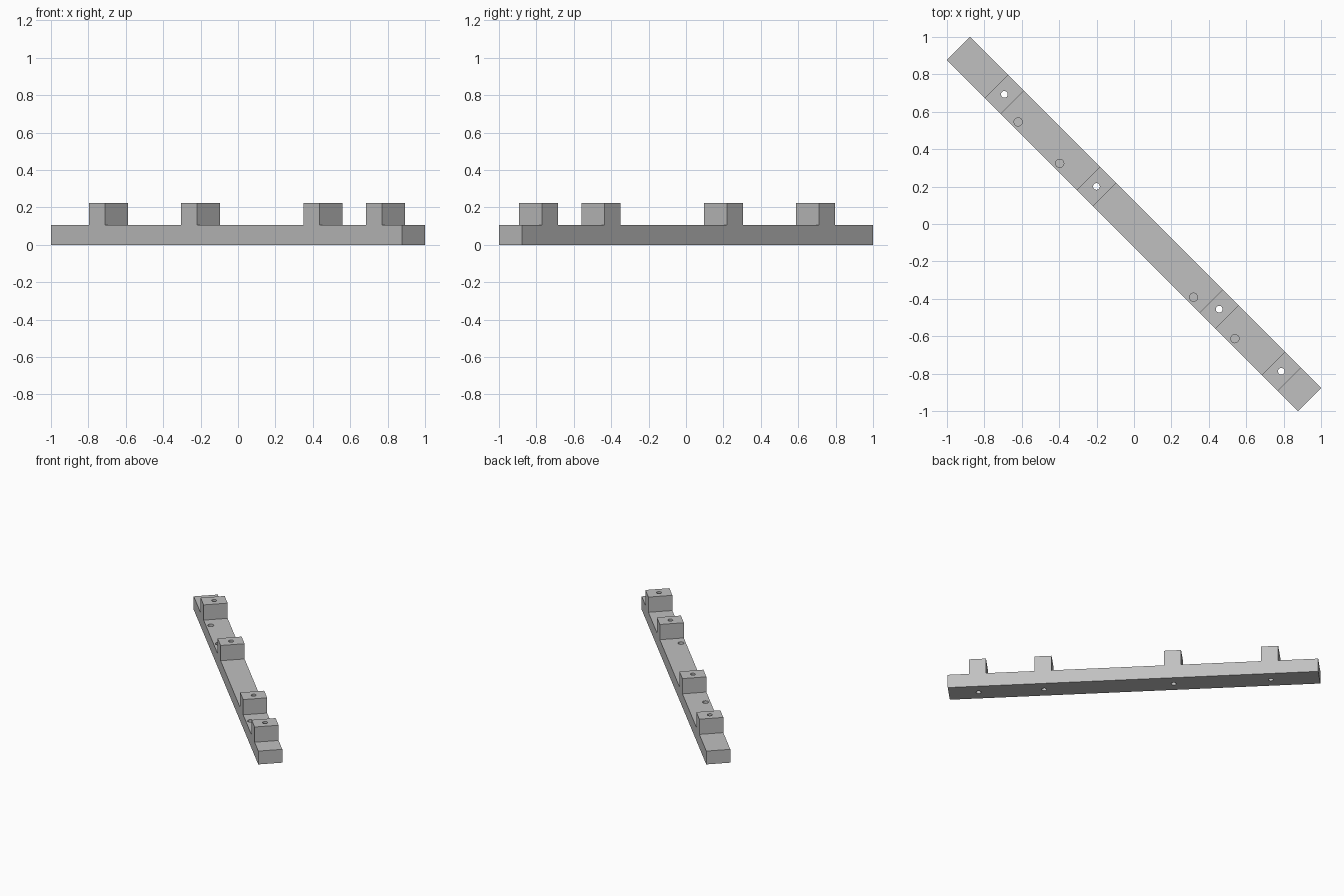
import bpy
import bmesh
from math import pi
from mathutils import Matrix

cube = bpy.data.objects.get("Cube")
if cube:
    bpy.data.objects.remove(cube, do_unlink=True)

HALF_LEN, HALF_WIDTH = 1.327, 0.087
BAR_TOP, BLOCK_TOP, BLOCK_HALF = 0.105, 0.225, 0.061
BLOCKS = (-0.98, -0.284, 0.644, 1.114)       # positions along the bar
BLIND_HOLES = (-0.824, -0.51, 0.502, 0.815)
BLIND_OFFSET = -0.052
TURN = Matrix.Rotation(-pi / 4, 4, 'Z')      # the bar lies on the diagonal

grey = bpy.data.materials.new("plain grey")
grey.use_nodes = True
colour = (0.53, 0.53, 0.53, 1)
grey.diffuse_color = colour
grey.node_tree.nodes["Principled BSDF"].inputs["Base Color"].default_value = colour


def make_object(name, bm):
    bmesh.ops.recalc_face_normals(bm, faces=bm.faces)
    mesh = bpy.data.meshes.new(name)
    bm.to_mesh(mesh)
    bm.free()
    mesh.materials.append(grey)
    obj = bpy.data.objects.new(name, mesh)
    bpy.context.collection.objects.link(obj)
    return obj


def add_cutter(bm, along, across, radius, low, high):
    place = Matrix.Translation((along, across, (low + high) / 2))
    bmesh.ops.create_cone(bm, cap_ends=True, segments=32, radius1=radius,
                          radius2=radius, depth=high - low, matrix=TURN @ place)


# Rail: stepped side profile with four blocks, extruded across its width
profile = [(-HALF_LEN, 0), (-HALF_LEN, BAR_TOP)]
for s in BLOCKS:
    left, right = s - BLOCK_HALF, s + BLOCK_HALF
    profile += [(left, BAR_TOP), (left, BLOCK_TOP),
                (right, BLOCK_TOP), (right, BAR_TOP)]
profile += [(HALF_LEN, BAR_TOP), (HALF_LEN, 0)]

bm = bmesh.new()
side = bm.faces.new([bm.verts.new((s, -HALF_WIDTH, z)) for s, z in profile])
extruded = bmesh.ops.extrude_face_region(bm, geom=[side], use_keep_orig=True)
moved = [g for g in extruded["geom"] if isinstance(g, bmesh.types.BMVert)]
bmesh.ops.translate(bm, verts=moved, vec=(0, 2 * HALF_WIDTH, 0))
bm.transform(TURN)
rail = make_object("mounting_rail", bm)

# Holes: through each block, and shallow ones in the bar top
bm = bmesh.new()
for s in BLOCKS:
    add_cutter(bm, s, 0, 0.018, -0.1, 0.3)
for s in BLIND_HOLES:
    add_cutter(bm, s, BLIND_OFFSET, 0.022, 0.045, 0.2)
cutter = make_object("hole_cutter", bm)
cutter.hide_render = True

cut = rail.modifiers.new("holes", 'BOOLEAN')
cut.operation = 'DIFFERENCE'
cut.solver = 'EXACT'
cut.object = cutter

bpy.ops.object.select_all(action='DESELECT')
bpy.context.view_layer.objects.active = rail
rail.select_set(True)
bpy.ops.object.modifier_apply(modifier=cut.name)
bpy.data.objects.remove(cutter, do_unlink=True)
bpy.ops.object.shade_smooth_by_angle()
